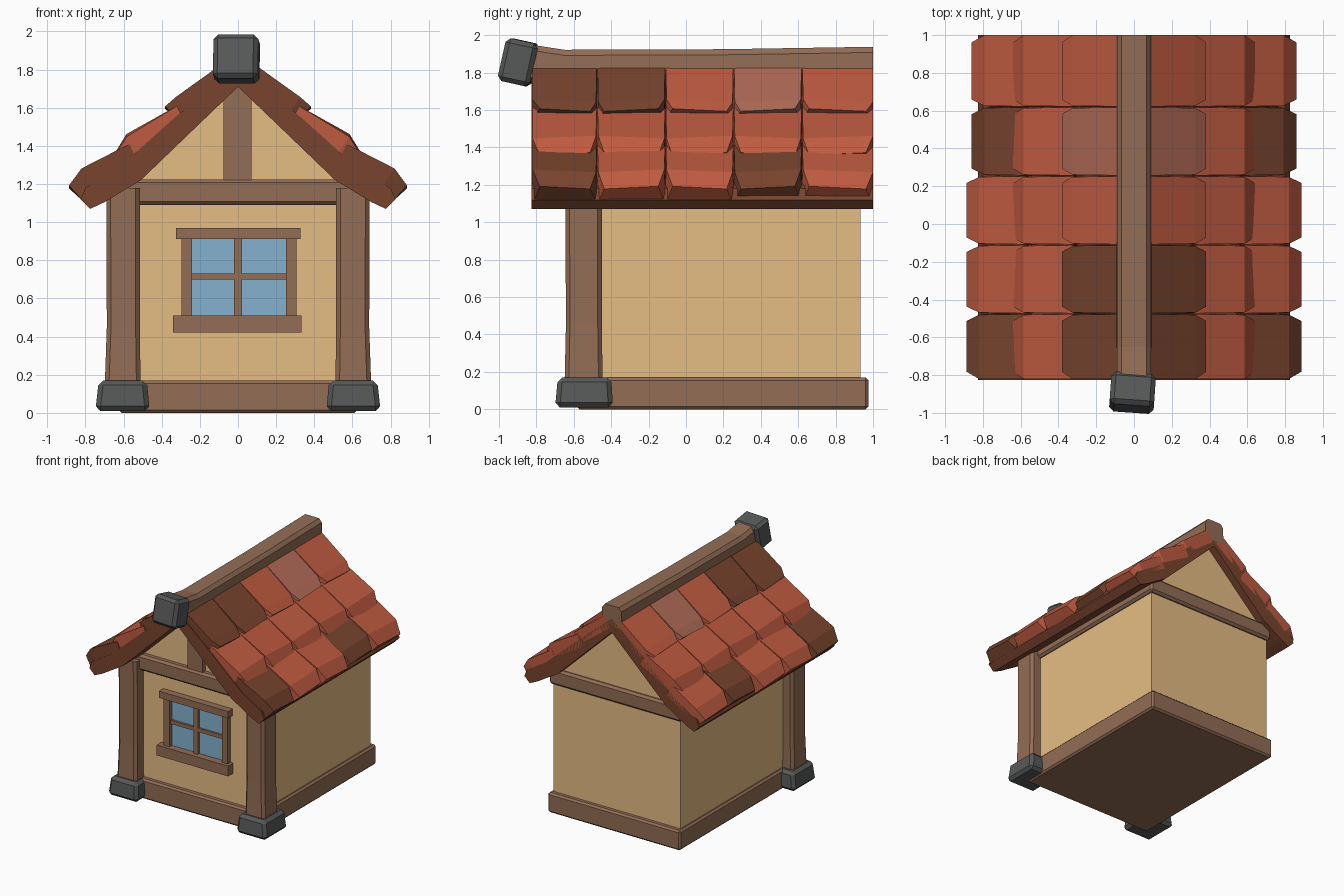
import bpy, bmesh, math
from mathutils import Vector, Matrix

if "Cube" in bpy.data.objects:
    bpy.data.objects.remove(bpy.data.objects["Cube"])


def material(name, r, g, b):
    m = bpy.data.materials.new(name)
    lin = [((c / 255 + 0.055) / 1.055) ** 2.4 for c in (r, g, b)]
    m.diffuse_color = (*lin, 1)
    m.use_nodes = True
    m.node_tree.nodes["Principled BSDF"].inputs["Base Color"].default_value = m.diffuse_color
    return m


PLASTER = material("tan_plaster", 229, 188, 131)
WOOD = material("brown_wood", 147, 109, 85)
STONE = material("grey_stone", 87, 88, 88)
GLASS = material("blue_glass", 133, 177, 206)
RED = material("red_tile", 191, 91, 64)
DARK = material("dark_brown_tile", 120, 68, 46)
PINK = material("faded_tile", 176, 106, 86)


def finish(name, bm, mat, bevel=0.0, edges=None):
    bmesh.ops.recalc_face_normals(bm, faces=bm.faces[:])
    if bevel:
        bmesh.ops.bevel(bm, geom=[e for e in bm.edges if edges is None or edges(e)],
                        offset=bevel, segments=1, affect='EDGES')
    me = bpy.data.meshes.new(name)
    bm.to_mesh(me)
    bm.free()
    me.materials.append(mat)
    ob = bpy.data.objects.new(name, me)
    bpy.context.collection.objects.link(ob)
    return ob


def loft(name, rings, mat, bevel=0.0, edges=None):
    """Skin a list of equal rings and cap both ends."""
    bm = bmesh.new()
    vs = [[bm.verts.new(p) for p in ring] for ring in rings]
    n = len(vs[0])
    for a, b in zip(vs, vs[1:]):
        for i in range(n):
            bm.faces.new((a[i], a[(i + 1) % n], b[(i + 1) % n], b[i]))
    bm.faces.new(vs[0])
    bm.faces.new(vs[-1])
    return finish(name, bm, mat, bevel, edges)


def rect(x0, x1, y0, y1, z):
    return [(x0, y0, z), (x1, y0, z), (x1, y1, z), (x0, y1, z)]


def box(name, x0, x1, y0, y1, z0, z1, mat, bevel=0.0):
    return loft(name, [rect(x0, x1, y0, y1, z0), rect(x0, x1, y0, y1, z1)], mat, bevel)


def prism(name, profile, y0, y1, mat):
    return loft(name, [[(x, y, z) for x, z in profile] for y in (y0, y1)], mat)


def mirrored(right):
    """Close a right-hand profile by mirroring it across x = 0."""
    return right + [(-x, z) for x, z in reversed(right) if x > 0]


# walls with gables, base and ring beam
prism("walls", mirrored([(0.60, 0.1), (0.60, 1.18), (0.51, 1.24), (0, 1.74)]), -0.54, 0.932, PLASTER)
box("base_beam", -0.625, 0.625, -0.585, 0.975, 0.0, 0.17, WOOD, 0.015)
box("ring_beam", -0.625, 0.625, -0.59, 0.96, 1.09, 1.225, WOOD, 0.018)
box("gable_post", -0.075, 0.07, -0.575, -0.5, 1.2, 1.74, WOOD)

# front corner posts and their stone feet
for s, side in ((1, "right"), (-1, "left")):
    def xr(a, b):
        return sorted((s * a, s * b))
    loft("corner_post_" + side,
         [rect(*xr(0.51, 0.70), -0.65, -0.445, 0.1),
          rect(*xr(0.515, 0.688), -0.642, -0.45, 0.45),
          rect(*xr(0.515, 0.69), -0.645, -0.45, 1.18)],
         WOOD, 0.022, lambda e: abs(e.verts[0].co.z - e.verts[1].co.z) > 0.1)
    loft("post_foot_" + side,
         [rect(*xr(0.463, 0.748), -0.70, -0.39, 0.01),
          rect(*xr(0.478, 0.73), -0.685, -0.40, 0.17)], STONE, 0.025)

# window
box("window_glass", -0.25, 0.26, -0.548, -0.54, 0.49, 0.92, GLASS)
box("window_jamb_left", -0.297, -0.24, -0.58, -0.53, 0.49, 0.93, WOOD)
box("window_jamb_right", 0.253, 0.308, -0.58, -0.53, 0.49, 0.93, WOOD)
box("window_lintel", -0.325, 0.327, -0.60, -0.53, 0.912, 0.97, WOOD)
box("window_sill", -0.34, 0.333, -0.61, -0.53, 0.422, 0.51, WOOD)
box("window_mullion", -0.02, 0.02, -0.57, -0.53, 0.5, 0.92, WOOD)
box("window_crossbar", -0.25, 0.26, -0.565, -0.53, 0.70, 0.732, WOOD)

# roof boards, one flared slope per side
SLOPE = [(0, 1.71), (0.51, 1.22), (0.70, 1.105), (0.775, 1.07),
         (0.825, 1.12), (0.80, 1.18), (0.62, 1.29), (0.33, 1.55), (0, 1.83)]
for s, side in ((1, "right"), (-1, "left")):
    prism("roof_board_" + side, [(s * x, z) for x, z in SLOPE], -0.825, 1.0, DARK)

# roof tiles: top line (start, bend, lip) of each row, eave row first
ROWS = [[(0.57, 1.41), (0.82, 1.275), (0.887, 1.185)],
        [(0.32, 1.61), (0.585, 1.455), (0.64, 1.365)],
        [(0.07, 1.84), (0.325, 1.65), (0.382, 1.60)]]
UNDER = [[(-0.05, -0.10), (-0.06, -0.09), (-0.08, -0.08)],
         [(-0.05, -0.10), (-0.06, -0.09), (-0.06, -0.05)],
         [(-0.05, -0.10), (-0.06, -0.09), (-0.06, -0.05)]]
COLUMNS = [-0.82, -0.475, -0.11, 0.255, 0.62, 1.0]
SPECIAL = {(0, 0): DARK, (0, 3): DARK, (2, 0): DARK, (2, 1): DARK, (2, 3): PINK}


def tile(name, s, row, col):
    y0, y1 = COLUMNS[col], COLUMNS[col + 1]
    skew = 0.012 * (-1) ** (row + col)
    pull = 0.028 if row == 0 and col >= 3 else 0.0
    rings = []
    for k, ((x, z), (ux, uz)) in enumerate(zip(ROWS[row], UNDER[row])):
        low = (-0.004, -0.002, 0.004)[k]      # side inset at the underside
        top = (0.002, 0.006, 0.038)[k]        # side inset at the top face
        x -= pull * (k > 0)
        dz = skew * (k > 0)
        front = 0.0 if col == 0 and k < 2 else top
        back = 0.0 if col == 4 and k < 2 else top
        rings.append([(s * (x + ux), y0 + max(low, 0) if col == 0 else y0 + low, z + uz),
                      (s * x, y0 + front, z + dz * 0.6),
                      (s * x, y1 - back, z - dz * 0.6),
                      (s * (x + ux), y1 - max(low, 0) if col == 4 else y1 - low, z + uz)])
    loft(name, rings, SPECIAL.get((row, col), RED))


for s, side in ((1, "right"), (-1, "left")):
    for row in range(3):
        for col in range(5):
            tile(f"roof_tile_{side}_{row}_{col}", s, row, col)

# ridge beam, curving up at the front
RIDGE = [(-0.86, 1.965), (-0.80, 1.945), (-0.65, 1.922), (0.2, 1.925), (1.0, 1.938)]
loft("ridge_beam",
     [[(-0.095, y, z - 0.18), (0.095, y, z - 0.18), (0.09, y, z - 0.03),
       (0.065, y, z), (-0.065, y, z), (-0.09, y, z - 0.03)] for y, z in RIDGE], WOOD)

# stone cap on the front end of the ridge, slightly askew
cap = box("ridge_cap", -0.118, 0.118, -0.088, 0.088, -0.117, 0.117, STONE, 0.024)
cap.data.transform(Matrix.Translation((-0.008, -0.893, 1.855))
                   @ Matrix.Rotation(math.radians(-4), 4, 'Z')
                   @ Matrix.Rotation(math.radians(-12.5), 4, 'X'))
